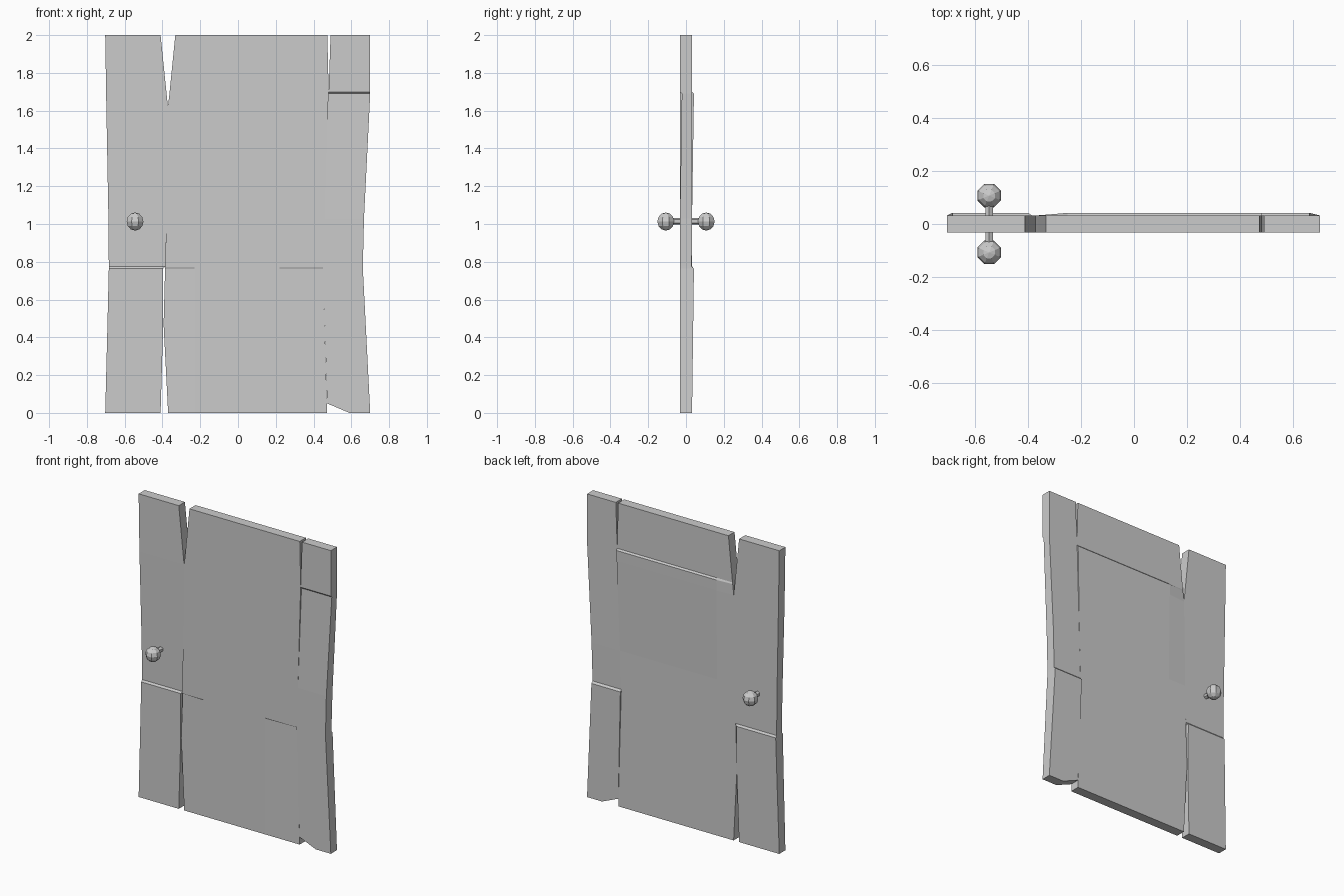
import bpy, bmesh, math
from mathutils import Matrix

if "Cube" in bpy.data.objects:
    bpy.data.objects.remove(bpy.data.objects["Cube"])

F, B = -0.032, 0.032      # flush front and back planes
S = 0.010                 # depth of the carved steps


def finish(name, bm):
    bmesh.ops.recalc_face_normals(bm, faces=bm.faces)
    me = bpy.data.meshes.new(name)
    bm.to_mesh(me)
    bm.free()
    ob = bpy.data.objects.new(name, me)
    bpy.context.collection.objects.link(ob)
    return ob


def plank(name, rows, foot=None):
    """Loft rows of (z, xs, front offsets, back offsets), bottom to top."""
    bm = bmesh.new()
    rings = []
    for i, (z, xs, fr, bk) in enumerate(rows):
        zs = foot if foot and i == 0 else [z] * len(xs)
        front = [bm.verts.new((x, F + d, h)) for x, d, h in zip(xs, fr, zs)]
        back = [bm.verts.new((x, B + d, h)) for x, d, h in zip(xs, bk, zs)]
        rings.append((front, back))
    n = len(rows[0][1])
    loops = [f + b[::-1] for f, b in rings]
    for lo, hi in zip(loops, loops[1:]):
        for k in range(2 * n):
            j = (k + 1) % (2 * n)
            bm.faces.new((lo[k], lo[j], hi[j], hi[k]))
    for f, b in (rings[0], rings[-1]):
        for k in range(n - 1):
            bm.faces.new((f[k], f[k + 1], b[k + 1], b[k]))
    return finish(name, bm)


def same(d, n=2):
    return [d] * n


# Left plank: ledge on both faces at z = 0.77
plank("left_plank", [
    (0.00, (-0.703, -0.41), same(0), same(0)),
    (0.47, (-0.691, -0.396), same(0), same(S * 0.6)),
    (0.764, (-0.684, -0.397), same(0), same(S)),
    (0.776, (-0.684, -0.385), same(S), same(0)),
    (1.03, (-0.686, -0.38), same(S * 0.7), same(0)),
    (1.62, (-0.697, -0.371), same(0), same(0)),
    (2.00, (-0.703, -0.41), same(0), same(0)),
])

# Wide middle plank: recessed corners in front, raised panel behind
plank("middle_plank", [
    (0.00, (-0.37, -0.23, 0.22, 0.472), same(0, 4), same(0, 4)),
    (0.47, (-0.394, -0.23, 0.22, 0.459), (S * 0.3, 0, 0, S * 0.3), same(0, 4)),
    (0.764, (-0.386, -0.23, 0.22, 0.45), (S * 0.7, 0, 0, S * 0.7), same(0, 4)),
    (0.770, (-0.385, -0.23, 0.22, 0.451), same(0, 4), same(0, 4)),
    (1.03, (-0.38, -0.25, 0.22, 0.46), same(0, 4), same(0, 4)),
    (1.62, (-0.371, -0.25, 0.22, 0.477), same(0, 4), (0, S * 0.9, S * 0.9, S * 0.9)),
    (1.69, (-0.363, -0.25, 0.22, 0.479), same(0, 4), (0, S, S, S)),
    (1.70, (-0.362, -0.25, 0.22, 0.48), same(0, 4), same(0, 4)),
    (2.00, (-0.332, -0.23, 0.22, 0.473), same(0, 4), same(0, 4)),
])

# Right plank: broken foot, ledge behind at 0.77, recess in front below 1.7
plank("right_plank", [
    (0.00, (0.472, 0.59, 0.70), same(0, 3), same(0, 3)),
    (0.764, (0.45, 0.56, 0.661), same(0, 3), same(S, 3)),
    (0.776, (0.451, 0.56, 0.661), same(0, 3), same(-0.002, 3)),
    (1.03, (0.46, 0.57, 0.667), same(0, 3), same(0, 3)),
    (1.69, (0.479, 0.59, 0.70), same(S, 3), same(0, 3)),
    (1.70, (0.48, 0.59, 0.70), same(0, 3), same(0, 3)),
    (2.00, (0.49, 0.59, 0.70), same(0, 3), same(0, 3)),
], foot=(0.05, 0.0, 0.0))

# Knob and stem on each face
for side, label in ((-1, "front"), (1, "back")):
    bm = bmesh.new()
    bmesh.ops.create_uvsphere(
        bm, u_segments=8, v_segments=6, radius=0.048,
        matrix=Matrix.Translation((-0.545, side * 0.107, 1.013))
        @ Matrix.Rotation(math.pi / 8, 4, 'Z'))
    finish(label + "_knob", bm)
    bm = bmesh.new()
    bmesh.ops.create_cone(
        bm, cap_ends=True, segments=6, radius1=0.017, radius2=0.017, depth=0.085,
        matrix=Matrix.Translation((-0.545, side * 0.06, 1.015))
        @ Matrix.Rotation(math.pi / 2, 4, 'X'))
    finish(label + "_knob_stem", bm)
